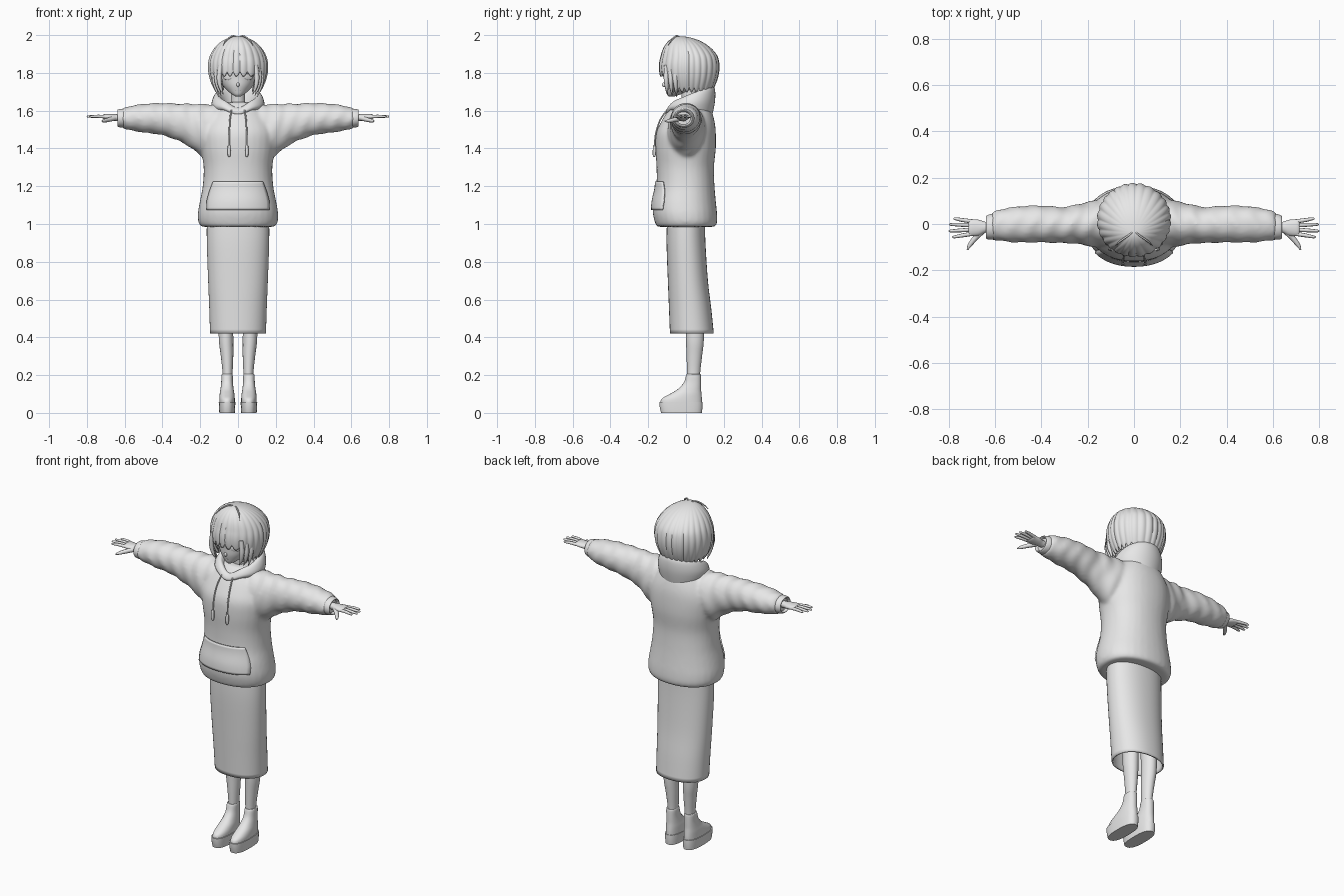
import bpy, bmesh
from math import sin, cos, pi, radians
from mathutils import Vector

if "Cube" in bpy.data.objects:
    bpy.data.objects.remove(bpy.data.objects["Cube"])

grey = bpy.data.materials.new("light_grey")
grey.use_nodes = True
grey.diffuse_color = (0.8, 0.8, 0.8, 1)
grey.node_tree.nodes["Principled BSDF"].inputs["Base Color"].default_value = (0.8, 0.8, 0.8, 1)


def finish(name, bm, angle=50):
    bmesh.ops.recalc_face_normals(bm, faces=bm.faces)
    mesh = bpy.data.meshes.new(name)
    bm.to_mesh(mesh)
    bm.free()
    mesh.materials.append(grey)
    ob = bpy.data.objects.new(name, mesh)
    bpy.context.collection.objects.link(ob)
    bpy.ops.object.select_all(action='DESELECT')
    ob.select_set(True)
    bpy.context.view_layer.objects.active = ob
    bpy.ops.object.shade_smooth_by_angle(angle=radians(angle))
    return ob


def spline(points, steps):
    """Catmull-Rom curve through points of any dimension."""
    p = [Vector(q) for q in points]
    p = [p[0]] + p + [p[-1]]
    out = []
    for a, b, c, d in zip(p, p[1:], p[2:], p[3:]):
        for k in range(steps):
            t = k / steps
            out.append(b + 0.5 * t * (c - a + t * (2 * a - 5 * b + 4 * c - d + t * (3 * (b - c) + d - a))))
    return out + [p[-1]]


def skin(bm, rows, caps=True, closed=True):
    """Bridge equal rows of points with quads."""
    rows = [[bm.verts.new(p) for p in row] for row in rows]
    n = len(rows[0])
    for a, b in zip(rows, rows[1:]):
        for i in range(n if closed else n - 1):
            j = (i + 1) % n
            bm.faces.new((a[i], a[j], b[j], b[i]))
    if caps:
        bm.faces.new(rows[0])
        bm.faces.new(rows[-1])


def loft(bm, rings, axis='z', n=32, steps=4, power=2.0, wrinkle=0.0, caps=True):
    """Rings are (position, centre 1, centre 2, radius 1, radius 2)."""
    rows = []
    for h, c1, c2, r1, r2 in spline(rings, steps):
        row = []
        for i in range(n):
            a = 2 * pi * i / n
            ca, sa = cos(a), sin(a)
            k = (abs(ca) ** power + abs(sa) ** power) ** (-1 / power)
            k *= 1 + wrinkle * sin(75 * abs(h) + 2 * sin(2 * a))
            u, v = c1 + r1 * k * ca, c2 + r2 * k * sa
            row.append({'z': (u, v, h), 'x': (h, u, v), 'y': (u, h, v)}[axis])
        rows.append(row)
    skin(bm, rows, caps)


def tube(bm, points, radii, n=8, steps=4):
    """Round tapering tube along a path."""
    path = spline([(*p, r) for p, r in zip(points, radii)], steps)
    rows = []
    for i, q in enumerate(path):
        t = path[min(i + 1, len(path) - 1)].xyz - path[max(i - 1, 0)].xyz
        u = t.orthogonal().normalized() if abs(t.normalized().x) > 0.9 else t.cross((1, 0, 0)).normalized()
        v = t.cross(u).normalized()
        rows.append([q.xyz + q.w * (u * cos(2 * pi * k / n) + v * sin(2 * pi * k / n)) for k in range(n)])
    skin(bm, rows)


def mirror_x(rings):
    return [(-r[0], *r[1:]) for r in rings]


# Hoodie body and sleeves, fused into one soft cloth surface
bm = bmesh.new()
loft(bm, [(0.985, 0, 0, .195, .155), (1.01, 0, 0, .21, .165), (1.06, 0, -.006, .212, .17),
          (1.12, 0, -.008, .202, .166), (1.2, 0, -.003, .187, .154), (1.3, 0, -.004, .182, .152),
          (1.4, 0, -.002, .196, .16), (1.48, 0, 0, .2, .158), (1.54, 0, .01, .18, .142),
          (1.6, 0, .02, .14, .115), (1.645, 0, .03, .1, .08)], power=2.2)
sleeve = [(.04, .01, 1.5, .1, .13), (.14, .005, 1.495, .1, .14), (.2, 0, 1.5, .095, .135),
          (.25, 0, 1.52, .085, .117), (.3, -.005, 1.535, .078, .102), (.4, 0, 1.555, .08, .085),
          (.5, -.002, 1.56, .078, .076), (.58, -.005, 1.56, .068, .062), (.615, -.01, 1.56, .058, .052)]
for side in (sleeve, mirror_x(sleeve)):
    loft(bm, side, 'x', steps=6, wrinkle=.035)
hoodie = finish("hoodie", bm)
m = hoodie.modifiers.new("fuse", 'REMESH')
m.mode, m.voxel_size, m.use_smooth_shade = 'VOXEL', 0.01, True
m = hoodie.modifiers.new("soften", 'SMOOTH')
m.factor, m.iterations = 0.5, 8

# Cuffs
for name, s in (("left_cuff", 1), ("right_cuff", -1)):
    bm = bmesh.new()
    loft(bm, [(s * .6, -.01, 1.56, .055, .05), (s * .615, -.012, 1.56, .056, .05),
              (s * .635, -.014, 1.56, .051, .046), (s * .638, -.014, 1.56, .045, .04),
              (s * .625, -.014, 1.56, .038, .034)], 'x')
    finish(name, bm)

# Front pocket wrapped onto the hoodie
bm = bmesh.new()
rows = []
for j in range(13):
    t = j / 12
    w = .165 - .05 * max(0, t - .25) ** 1.3
    rows.append([(w * (i / 10 - 1), -.2, 1.075 + .15 * t) for i in range(21)])
skin(bm, rows, caps=False, closed=False)
pocket = finish("front_pocket", bm)
m = pocket.modifiers.new("wrap", 'SHRINKWRAP')
m.target, m.wrap_method, m.use_project_y = hoodie, 'PROJECT', True
m.use_positive_direction, m.use_negative_direction, m.offset = True, False, .005
m = pocket.modifiers.new("thick", 'SOLIDIFY')
m.thickness, m.offset = .008, 0

# Hood: tilted rings folding over a rim, dipping to a V at the front
bm = bmesh.new()
rows = []
hood = [(1.565, -.015, .04, .105, .09), (1.59, -.01, .025, .128, .115), (1.635, .02, .022, .14, .132),
        (1.675, .04, .026, .128, .127), (1.69, .045, .028, .11, .11), (1.675, .045, .026, .092, .094),
        (1.63, .03, .024, .07, .072), (1.59, .01, .024, .055, .055)]
for z, tilt, cy, rx, ry in spline(hood, 4):
    row = []
    for i in range(48):
        a = 2 * pi * i / 48
        front = max(0, -sin(a)) ** 10
        row.append((rx * cos(a), cy + ry * sin(a), z + tilt * sin(a) - .03 * front * (z > 1.6)))
    rows.append(row)
skin(bm, rows, caps=False)
finish("hood", bm)

# Drawstrings with tips
for name, s in (("left_drawstring", 1), ("right_drawstring", -1)):
    bm = bmesh.new()
    tube(bm, [(s * .035, -.1, 1.605), (s * .043, -.137, 1.55), (s * .046, -.16, 1.48), (s * .047, -.166, 1.42),
              (s * .047, -.167, 1.41), (s * .047, -.168, 1.365), (s * .047, -.168, 1.355)],
         [.004, .004, .004, .004, .008, .008, .002])
    finish(name, bm)

# Skirt, open at the bottom
bm = bmesh.new()
loft(bm, [(1.03, 0, 0, .165, .1), (.9, 0, 0, .165, .103), (.7, 0, .01, .158, .106), (.55, 0, .022, .152, .112),
          (.42, 0, .031, .148, .116)], n=48, power=2.2, caps=False)
skirt = finish("skirt", bm)
m = skirt.modifiers.new("thick", 'SOLIDIFY')
m.thickness, m.offset = .008, -1

# Legs and platform shoes
for name, s in (("left", 1), ("right", -1)):
    x = s * .058
    bm = bmesh.new()
    loft(bm, [(.1, x, .04, .026, .032), (.2, x * .95, .04, .026, .034), (.3, x, .044, .033, .041),
              (.38, s * .063, .047, .038, .047), (.5, s * .065, .045, .04, .05), (.75, s * .075, .02, .055, .065)])
    finish(name + "_leg", bm)
    bm = bmesh.new()
    loft(bm, [(.05, x, -.026, .041, .11), (.075, x, -.022, .041, .106), (.1, x, -.002, .039, .084),
              (.125, x, .018, .035, .062), (.16, x, .034, .031, .046), (.2, x, .04, .03, .039),
              (.205, x, .04, .025, .034)], power=2.3)
    finish(name + "_shoe", bm)
    bm = bmesh.new()
    loft(bm, [(0, x, -.024, .041, .108), (.03, x, -.026, .043, .113), (.058, x, -.027, .044, .114)],
         steps=2, power=2.6)
    finish(name + "_sole", bm)

# Hands
for name, s in (("left_hand", 1), ("right_hand", -1)):
    bm = bmesh.new()
    loft(bm, [(s * .6, -.014, 1.562, .022, .02), (s * .64, -.014, 1.563, .023, .018), (s * .67, -.016, 1.565, .034, .017),
              (s * .705, -.016, 1.568, .036, .014), (s * .715, -.016, 1.568, .028, .009)], 'x', n=20)
    for y, spread, tip in ((.011, .012, .78), (-.006, .004, .798), (-.024, -.006, .8), (-.042, -.014, .785)):
        tube(bm, [(s * .695, y, 1.567), (s * .74, y + spread * .5, 1.57), (s * (tip - .008), y + spread, 1.569),
                  (s * tip, y + spread, 1.568)], [.009, .0085, .006, .002])
    tube(bm, [(s * .655, -.03, 1.56), (s * .685, -.06, 1.552), (s * .71, -.092, 1.546), (s * .72, -.112, 1.544)],
         [.014, .012, .009, .003])
    finish(name, bm)

# Neck and face
bm = bmesh.new()
loft(bm, [(1.56, 0, .03, .05, .05), (1.64, 0, .02, .038, .04), (1.74, 0, .01, .04, .042)])
finish("neck", bm)
bm = bmesh.new()
loft(bm, [(1.675, 0, -.076, .012, .014), (1.685, 0, -.066, .03, .034), (1.705, 0, -.04, .055, .067),
          (1.735, 0, -.014, .082, .1), (1.775, 0, .002, .102, .118), (1.83, 0, .008, .115, .13),
          (1.9, 0, .012, .112, .125), (1.95, 0, .015, .07, .08)])
finish("face", bm)


def blob(name, centre, radii, turn=0):
    bm = bmesh.new()
    bmesh.ops.create_uvsphere(bm, u_segments=16, v_segments=10, radius=1)
    for v in bm.verts:
        p = Vector((v.co.x * radii[0], v.co.y * radii[1], v.co.z * radii[2]))
        v.co = Vector(centre) + Vector((p.x * cos(turn) - p.y * sin(turn), p.x * sin(turn) + p.y * cos(turn), p.z))
    finish(name, bm)


# Facial features
blob("nose", (0, -.116, 1.737), (.008, .012, .012))
blob("mouth", (0, -.103, 1.706), (.016, .005, .003))
for name, s in (("left", 1), ("right", -1)):
    blob(name + "_eye", (s * .056, -.1, 1.78), (.027, .004, .018), s * .55)
    blob(name + "_eyelid", (s * .056, -.1, 1.798), (.031, .007, .004), s * .55)

# Bobbed hair: ridged locks from the crown, short over the face, jagged at the hem
bm = bmesh.new()
rows = []
n, steps = 192, 28
for j in range(steps + 1):
    row = []
    for i in range(n):
        a = 2 * pi * i / n
        lump = abs(sin(13 * a + .7 * sin(3 * a)))
        f = min(1, max(0, (-sin(a) - .72) / .14))
        hem = 1.695 + .085 * f * f * (3 - 2 * f) + .028 * (1 - lump)
        d = max(.004, j / steps) * (.25 + 1.833 - hem)
        if d < .25:
            z, r = 1.833 + .161 * cos(d / .159), .16 * sin(d / .159)
        else:
            z = 1.833 - (d - .25)
            r = .16 - .045 * ((d - .25) / .14) ** 2
        r *= .97 + .035 * lump * min(1, 2 * j / steps)
        cy = .017 - .055 * max(0, 1 - d / .2) ** 1.3
        row.append((r * cos(a), cy + r * sin(a), z))
    rows.append(row)
skin(bm, rows, caps=False)
bm.faces.new([v for v in list(bm.verts)[:n]])
hair = finish("hair", bm, 40)
m = hair.modifiers.new("thick", 'SOLIDIFY')
m.thickness, m.offset = .012, -1

# Face-framing locks, loose tufts at the crown
for name, s in (("left", 1), ("right", -1)):
    bm = bmesh.new()
    for k in range(3):
        x, y = .092 + .013 * k, -.102 + .024 * k
        tube(bm, [(s * x, y, 1.84), (s * (x + .008), y - .003, 1.77), (s * x, y, 1.72),
                  (s * (x - .016), y + .004, 1.685 - .006 * k)], [.014, .013, .009, .001])
    finish(name + "_side_locks", bm)
    bm = bmesh.new()
    tube(bm, [(0, -.03, 1.985), (s * .025, -.05, 1.996), (s * .06, -.075, 1.975), (s * .08, -.095, 1.945)],
         [.003, .004, .004, .001])
    finish(name + "_crown_tuft", bm)
